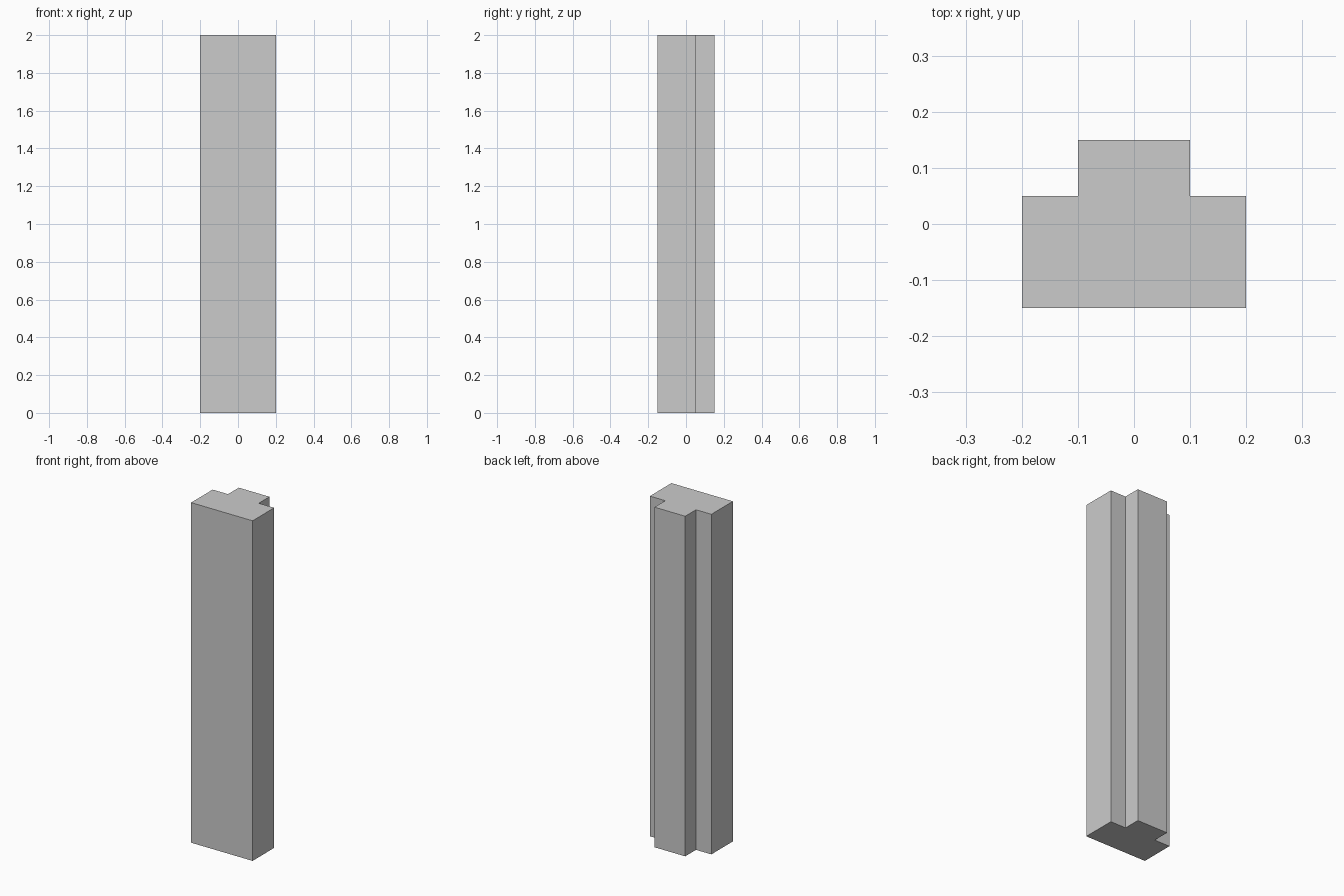
import bpy
import bmesh

if "Cube" in bpy.data.objects:
    bpy.data.objects.remove(bpy.data.objects["Cube"])

HEIGHT = 2.0

# Right half of the T-shaped cross-section, front to back
half = [(0.2, -0.15), (0.2, 0.05), (0.1, 0.05), (0.1, 0.15)]
profile = half + [(-x, y) for x, y in reversed(half)]

# Stepped pillar: the profile extruded upwards
bm = bmesh.new()
base = bm.faces.new([bm.verts.new((x, y, 0)) for x, y in profile])
top = bmesh.ops.extrude_face_region(bm, geom=[base], use_keep_orig=True)
bmesh.ops.translate(bm, vec=(0, 0, HEIGHT),
                    verts=[v for v in top["geom"] if isinstance(v, bmesh.types.BMVert)])
bmesh.ops.recalc_face_normals(bm, faces=bm.faces)

mesh = bpy.data.meshes.new("stepped_pillar")
bm.to_mesh(mesh)
bm.free()
pillar = bpy.data.objects.new("stepped_pillar", mesh)
bpy.context.collection.objects.link(pillar)
